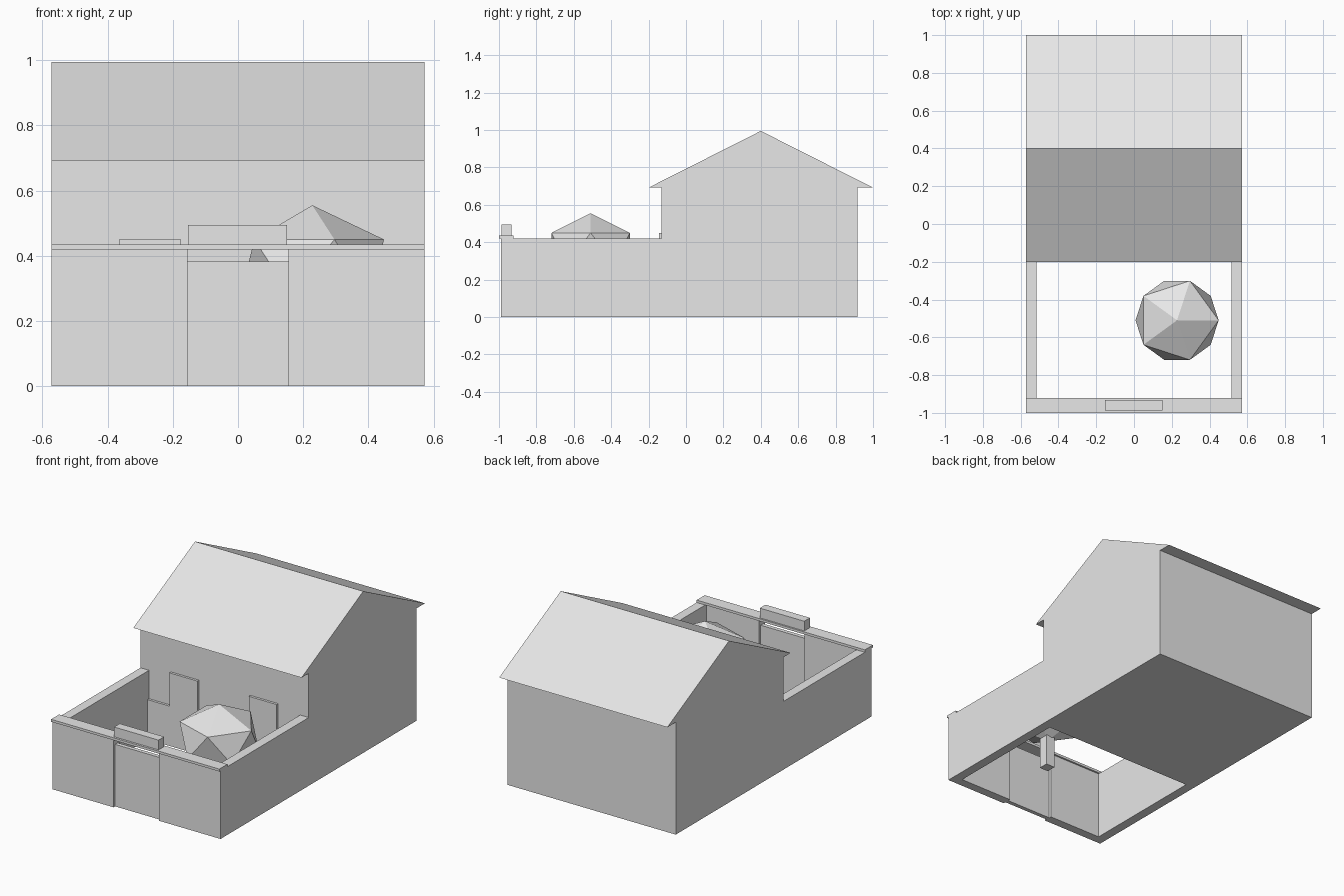
import bpy
import bmesh
from mathutils import Vector

cube = bpy.data.objects.get("Cube")
if cube:
    bpy.data.objects.remove(cube, do_unlink=True)

grey = bpy.data.materials.new("plain_grey")
grey.use_nodes = True
grey.diffuse_color = (0.8, 0.8, 0.8, 1)
grey.node_tree.nodes["Principled BSDF"].inputs["Base Color"].default_value = (0.8, 0.8, 0.8, 1)

HALF = 0.573          # half the plot width
INNER = 0.515         # inner face of the side walls
WALL_TOP = 0.42
GATE = 0.155          # half the gate width
HOUSE_FRONT = -0.13


def finish(name, bm):
    bmesh.ops.recalc_face_normals(bm, faces=bm.faces)
    mesh = bpy.data.meshes.new(name)
    bm.to_mesh(mesh)
    bm.free()
    mesh.materials.append(grey)
    obj = bpy.data.objects.new(name, mesh)
    bpy.context.collection.objects.link(obj)
    return obj


def box(name, x, y, z):
    """Box from (low, high) ranges on each axis."""
    bm = bmesh.new()
    bmesh.ops.create_cube(bm, size=1)
    for v in bm.verts:
        v.co = Vector([r[0] if c < 0 else r[1] for c, r in zip(v.co, (x, y, z))])
    return finish(name, bm)


def prism(name, profile, x0, x1):
    """Extrude a (y, z) profile along x."""
    bm = bmesh.new()
    face = bm.faces.new([bm.verts.new((x0, y, z)) for y, z in profile])
    ext = bmesh.ops.extrude_face_region(bm, geom=[face])["geom"]
    moved = [g for g in ext if isinstance(g, bmesh.types.BMVert)]
    bmesh.ops.translate(bm, verts=moved, vec=(x1 - x0, 0, 0))
    return finish(name, bm)


# House with flush gables and overhanging eaves
prism("house", [(HOUSE_FRONT, 0), (0.918, 0), (0.918, 0.692), (1.0, 0.692),
                (0.4, 0.995), (-0.2, 0.692), (HOUSE_FRONT, 0.692)], -HALF, HALF)

# Courtyard walls and window panels, mirrored left and right
for side, s in (("left", 1), ("right", -1)):
    def span(a, b):
        return sorted((s * a, s * b))
    box(side + "_side_wall", span(INNER, HALF), (-0.988, HOUSE_FRONT), (0, WALL_TOP))
    box(side + "_front_wall", span(GATE, INNER), (-0.988, -0.933), (0, WALL_TOP))
    box(side + "_window_panel", span(0.175, 0.365), (-0.145, HOUSE_FRONT), (0.245, 0.45))

# Low plinth along the house front
box("house_plinth", (-INNER, INNER), (-0.145, HOUSE_FRONT), (0, 0.245))

# Gate, coping and blank board above it
box("gate", (-GATE, GATE), (-0.973, -0.948), (0, 0.382))
box("front_coping", (-HALF, HALF), (-1.0, -0.922), (WALL_TOP, 0.435))
box("gate_board", (-0.153, 0.15), (-0.987, -0.932), (0.435, 0.495))

# Tree with a faceted crown
TREE = Vector((0.228, -0.51, 0))
box("tree_trunk", (TREE.x - 0.03, TREE.x + 0.03), (TREE.y - 0.03, TREE.y + 0.03), (0, 0.24))
bm = bmesh.new()
bmesh.ops.create_icosphere(bm, subdivisions=1, radius=1)
bmesh.ops.scale(bm, verts=bm.verts, vec=(0.246, 0.246, 0.19))
bmesh.ops.translate(bm, verts=bm.verts, vec=TREE + Vector((0, 0, 0.365)))
finish("tree_crown", bm)
